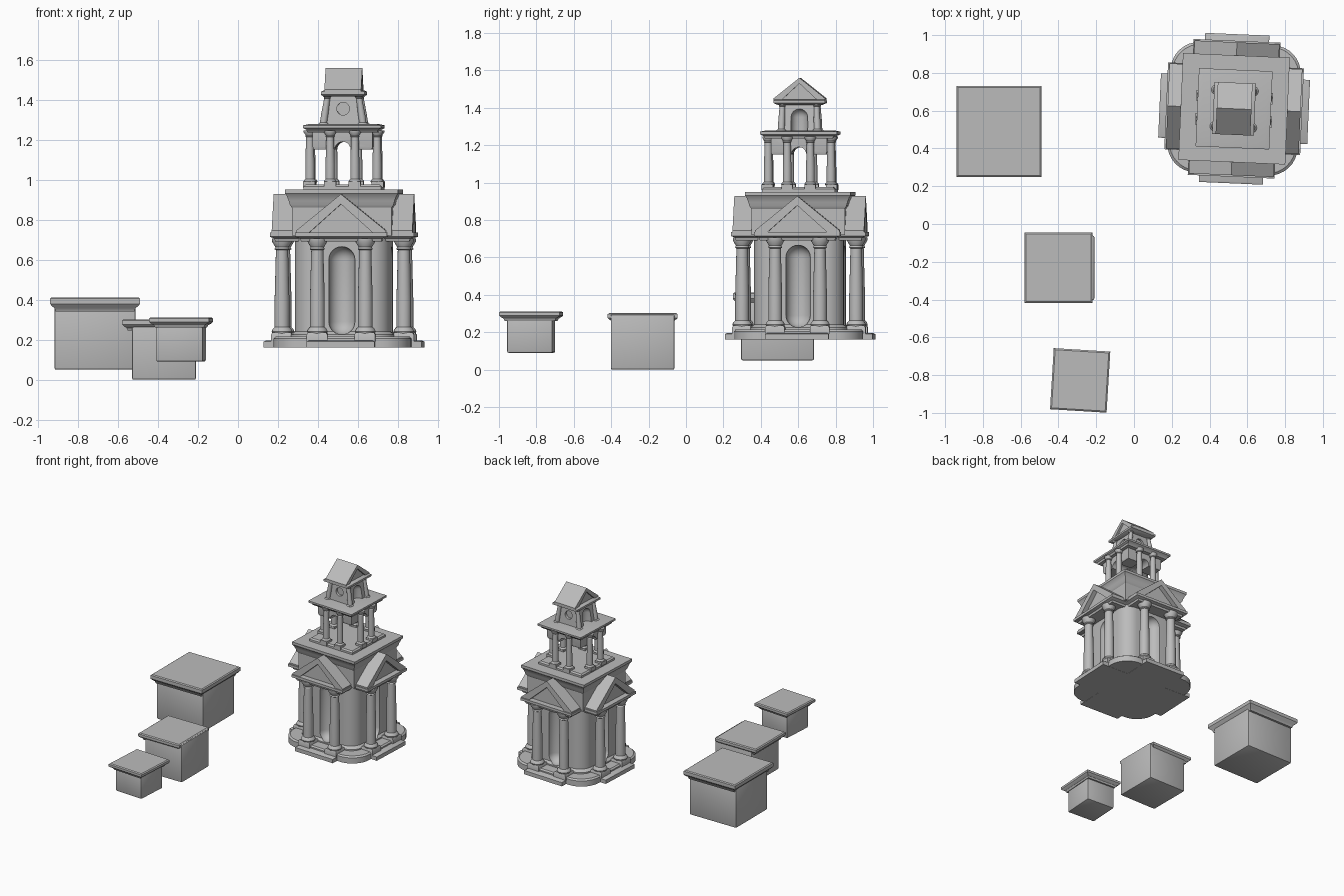
import bpy, bmesh
from math import pi, sin, cos, radians
from mathutils import Matrix, Vector

old = bpy.data.objects.get("Cube")
if old:
    bpy.data.objects.remove(old, do_unlink=True)

stone = bpy.data.materials.new("grey stone")
stone.use_nodes = True
stone.diffuse_color = (0.5, 0.5, 0.5, 1)
stone.node_tree.nodes["Principled BSDF"].inputs["Base Color"].default_value = (0.5, 0.5, 0.5, 1)

TEMPLE = Matrix.Translation((0.53, 0.61, 0)) @ Matrix.Rotation(radians(-2.5), 4, 'Z')
QUARTERS = [Matrix.Rotation(k * pi / 2, 4, 'Z') for k in range(4)]


def finish(name, bm, place=TEMPLE, bevel=0):
    bmesh.ops.recalc_face_normals(bm, faces=bm.faces)
    if bevel:
        edges = [e for e in bm.edges if e.calc_face_angle(0) > 0.9]
        bmesh.ops.bevel(bm, geom=edges, offset=bevel, segments=2, profile=0.5, affect='EDGES')
    for f in bm.faces:
        f.smooth = True
    mesh = bpy.data.meshes.new(name)
    bm.to_mesh(mesh)
    bm.free()
    mesh.transform(place)
    mesh.set_sharp_from_angle(angle=radians(35))
    mesh.materials.append(stone)
    ob = bpy.data.objects.new(name, mesh)
    bpy.context.collection.objects.link(ob)
    return ob


def skin(bm, rings):
    # Join equal rings of points into one capped solid
    loops = [[bm.verts.new(p) for p in ring] for ring in rings]
    n = len(loops[0])
    for a, b in zip(loops, loops[1:]):
        for i in range(n):
            j = (i + 1) % n
            bm.faces.new((a[i], a[j], b[j], b[i]))
    bm.faces.new(loops[0][::-1])
    bm.faces.new(loops[-1])


def block(name, levels, radius=0, place=TEMPLE, bevel=0):
    # Rectangular moulding: levels are (half width, half depth, height)
    rings = []
    for hx, hy, z in levels:
        ring = []
        for k, (sx, sy) in enumerate([(1, 1), (-1, 1), (-1, -1), (1, -1)]):
            for s in range(9 if radius else 1):
                a = k * pi / 2 + s * pi / 16
                ring.append((sx * (hx - radius) + radius * cos(a),
                             sy * (hy - radius) + radius * sin(a), z)
                            if radius else (sx * hx, sy * hy, z))
        rings.append(ring)
    bm = bmesh.new()
    skin(bm, rings)
    return finish(name, bm, place, bevel)


def lathe(name, profile, place=TEMPLE, lean=(0, 0), sides=20):
    # Turned part: profile is (radius, height)
    z0 = profile[0][1]
    rings = [[(r * cos(2 * pi * i / sides) + lean[0] * (z - z0),
               r * sin(2 * pi * i / sides) + lean[1] * (z - z0), z)
              for i in range(sides)] for r, z in profile]
    bm = bmesh.new()
    skin(bm, rings)
    return finish(name, bm, place)


def extrude(name, outline, half, place):
    # Outline in x and z, pushed along y
    bm = bmesh.new()
    skin(bm, [[(x, y, z) for x, z in outline] for y in (-half, half)])
    return finish(name, bm, place)


def column(name, x, y, z0, z1, r, place=TEMPLE, lean=(0, 0)):
    spot = place @ Matrix.Translation((x, y, 0))
    h = z1 - z0
    lathe(name, [(r * 1.3, z0), (r * 1.4, z0 + 0.025 * h), (r * 1.25, z0 + 0.05 * h),
                 (r, z0 + 0.07 * h), (r, z0 + 0.35 * h), (r * 0.82, z1 - 0.12 * h),
                 (r * 1.02, z1 - 0.11 * h), (r * 0.9, z1 - 0.09 * h),
                 (r * 1.35, z1 - 0.03 * h), (r * 1.35, z1)], spot, lean)


def gable(name, w, z0, z1, half, inset, thick, place):
    # Raking cornice with a recessed tympanum behind it
    t = thick
    extrude(name + "_cornice", [(-w, z0), (-w, z0 + 0.015), (0, z1), (w, z0 + 0.015), (w, z0),
                                (w - 1.2 * t, z0), (0, z1 - t), (1.2 * t - w, z0)], half, place)
    extrude(name + "_tympanum", [(-w + t / 2, z0), (0, z1 - t / 2), (w - t / 2, z0)],
            half - inset, place)


def cut(target, cutters):
    bpy.context.view_layer.objects.active = target
    for c in cutters:
        c.hide_render = True
        m = target.modifiers.new("cut", 'BOOLEAN')
        m.object, m.solver = c, 'EXACT'
        bpy.ops.object.modifier_apply(modifier=m.name)
        bpy.data.objects.remove(c, do_unlink=True)
    target.data.set_sharp_from_angle(angle=radians(35))


def capsule(r, z0, z1):
    low = [(r * sin(a) + 0.0005, z0 + r - r * cos(a)) for a in [i * pi / 12 for i in range(7)]]
    return low + [(rad, z0 + z1 - z) for rad, z in reversed(low)]


# Base: cross-shaped steps under a rounded platform
for k, q in enumerate(QUARTERS[:2]):
    block("base_step", [(0.17, 0.395, 0.16), (0.17, 0.395, 0.19), (0.16, 0.385, 0.195)],
          place=TEMPLE @ q)
block("base_platform", [(0.345, 0.345, 0.161), (0.345, 0.345, 0.205), (0.335, 0.335, 0.215)], 0.15)

# Lower hall with a niche in every side
hall = block("lower_hall", [(0.26, 0.26, 0.2), (0.26, 0.26, 0.225), (0.24, 0.24, 0.24),
                            (0.24, 0.24, 0.71)], 0.1)
cut(hall, [lathe("niche_cutter", capsule(0.065, 0.225, 0.665),
                 TEMPLE @ q @ Matrix.Translation((0, -0.24, 0))) for q in QUARTERS])

# Four porticos
for q in QUARTERS:
    side = TEMPLE @ q
    for x in (-0.12, 0.12):
        block("column_pedestal", [(0.052, 0.052, 0.19), (0.052, 0.052, 0.225), (0.046, 0.046, 0.235)],
              place=side @ Matrix.Translation((x, -0.305, 0)))
        column("portico_column", x, -0.305, 0.23, 0.705, 0.037, side)
for q in QUARTERS[:2]:
    side = TEMPLE @ q
    block("entablature", [(0.2, 0.335, 0.69), (0.205, 0.34, 0.705), (0.23, 0.36, 0.715),
                          (0.23, 0.36, 0.735)], place=side)
    gable("portico", 0.225, 0.73, 0.928, 0.352, 0.035, 0.05, side)

# Attic with projecting cornice
block("attic", [(0.25, 0.25, 0.72), (0.25, 0.25, 0.87)])
block("attic_cornice", [(0.25, 0.25, 0.86), (0.26, 0.26, 0.875), (0.265, 0.265, 0.895),
                        (0.275, 0.275, 0.92), (0.283, 0.283, 0.93), (0.283, 0.283, 0.95)])

# Open belfry on paired columns
block("belfry_plinth", [(0.195, 0.195, 0.945), (0.195, 0.195, 0.965), (0.185, 0.185, 0.975)])
for q in QUARTERS:
    side = TEMPLE @ q
    for x in (-0.062, 0.062):
        block("belfry_pedestal", [(0.03, 0.03, 0.96), (0.03, 0.03, 0.99)],
              place=side @ Matrix.Translation((x, -0.172, 0)))
        column("belfry_column", x, -0.168, 0.985, 1.245, 0.023, side)
arcade = block("belfry_arcade", [(0.145, 0.145, 1.15), (0.15, 0.15, 1.165), (0.15, 0.15, 1.245)])
cut(arcade, [lathe("arch_cutter", [(0.04, -0.3), (0.04, 0.3)],
                   TEMPLE @ q @ Matrix.Translation((0, 0, 1.15)) @ Matrix.Rotation(pi / 2, 4, 'X'))
             for q in QUARTERS[:2]])
block("belfry_cornice", [(0.175, 0.18, 1.235), (0.18, 0.19, 1.25), (0.195, 0.207, 1.258),
                         (0.195, 0.207, 1.272), (0.17, 0.18, 1.278)])

# Lantern with round windows at front and back and arches at the sides
lantern = block("lantern", [(0.1, 0.1, 1.27), (0.078, 0.088, 1.43)])
cut(lantern, [lathe("window_cutter", [(0.032, -0.02), (0.032, 0.02)],
                    TEMPLE @ Matrix.Translation((0, s * 0.095, 1.355)) @ Matrix.Rotation(pi / 2, 4, 'X'))
              for s in (-1, 1)]
    + [lathe("side_arch_cutter", capsule(0.045, 1.2, 1.395),
             TEMPLE @ Matrix.Translation((s * 0.095, 0, 0))) for s in (-1, 1)])
for sx in (-1, 1):
    for sy in (-1, 1):
        column("lantern_column", sx * 0.1, sy * 0.097, 1.275, 1.425, 0.018,
               lean=(-sx * 0.15, -sy * 0.04))
block("lantern_cornice", [(0.095, 0.115, 1.415), (0.11, 0.138, 1.425), (0.11, 0.138, 1.44),
                          (0.1, 0.13, 1.445)])
gable("lantern_roof", 0.138, 1.435, 1.56, 0.092, 0.015, 0.03, TEMPLE @ QUARTERS[1])


# Detached plinth blocks: body and moulded cap
def plinth(name, spot, body, cap, turn=0, shift=(0, 0)):
    hx, hy, z0, z1 = body
    cx, cy, c0, c1 = cap
    here = Matrix.Translation((*spot, 0)) @ Matrix.Rotation(radians(turn), 4, 'Z')
    block(name + "_body", [(hx, hy, z0), (hx, hy, z1)], place=here, bevel=0.008)
    h = c1 - c0
    over = Vector((*shift, 0))
    block(name + "_cap", [(cx - 0.028, cy - 0.028, c0), (cx - 0.022, cy - 0.022, c0 + 0.25 * h),
                          (cx - 0.008, cy - 0.008, c0 + 0.4 * h), (cx, cy, c0 + 0.55 * h),
                          (cx, cy, c1 - 0.006), (cx - 0.008, cy - 0.008, c1)],
          place=here @ Matrix.Translation(over))


plinth("large_plinth", (-0.715, 0.49), (0.203, 0.195, 0.05, 0.38), (0.225, 0.24, 0.34, 0.412))
plinth("middle_plinth", (-0.37, -0.232), (0.16, 0.17, 0, 0.295), (0.18, 0.187, 0.245, 0.302),
       shift=(-0.03, 0))
plinth("small_plinth", (-0.285, -0.828), (0.117, 0.122, 0.09, 0.29), (0.15, 0.162, 0.26, 0.312),
       turn=-3.5)
